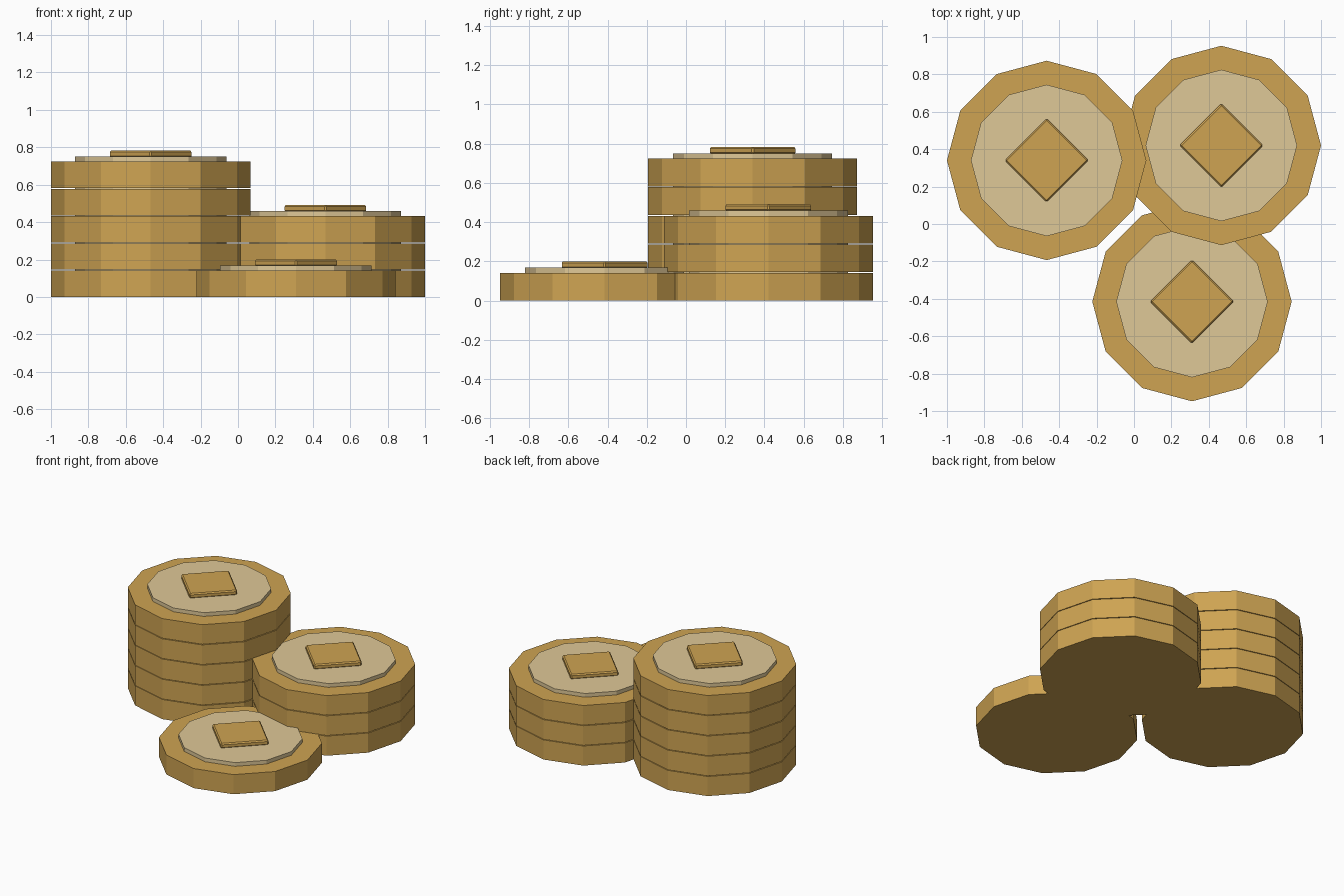
import bpy
import math

cube = bpy.data.objects.get("Cube")
if cube:
    bpy.data.objects.remove(cube, do_unlink=True)


def make_material(name, rgb):
    mat = bpy.data.materials.new(name)
    mat.use_nodes = True
    mat.diffuse_color = (*rgb, 1)
    mat.node_tree.nodes["Principled BSDF"].inputs["Base Color"].default_value = (*rgb, 1)
    return mat


GOLD = make_material("gold", (0.62, 0.37, 0.085))
PALE_GOLD = make_material("pale gold", (0.74, 0.58, 0.31))

BODY_HEIGHT = 0.141
PITCH = 0.1455      # coin spacing, leaving a fine seam between coins
FACE_RISE = 0.027   # raised inner face above the rim
EMBLEM_RISE = 0.032


def prism(name, sides, radius, x, y, bottom, top, mat):
    """Upright flat-shaded prism with a corner pointing along +x."""
    bpy.ops.mesh.primitive_cylinder_add(
        vertices=sides, radius=radius, depth=top - bottom,
        location=(x, y, (bottom + top) / 2))
    obj = bpy.context.object
    obj.name = name
    obj.data.materials.append(mat)
    return obj


def coin(name, x, y, z, with_emblem):
    # Twelve-sided body and its raised inner face
    rim = z + BODY_HEIGHT
    face = rim + FACE_RISE
    prism(name + "_body", 12, 0.533, x, y, z, rim, GOLD)
    prism(name + "_face", 12, 0.405, x, y, rim - 0.01, face, PALE_GOLD)
    # Diamond emblem with softened edges
    if with_emblem:
        emblem = prism(name + "_emblem", 4, 0.224, x, y, face - 0.004, face + EMBLEM_RISE, GOLD)
        bevel = emblem.modifiers.new("soft_edges", 'BEVEL')
        bevel.width = 0.008
        bevel.segments = 1


# Three stacks: name, x, y, number of coins
stacks = [
    ("tall_stack", -0.467, 0.34, 5),
    ("middle_stack", 0.467, 0.42, 3),
    ("single_stack", 0.31, -0.415, 1),
]
for name, x, y, count in stacks:
    for i in range(count):
        coin(f"{name}_coin_{i + 1}", x, y, i * PITCH, i == count - 1)
